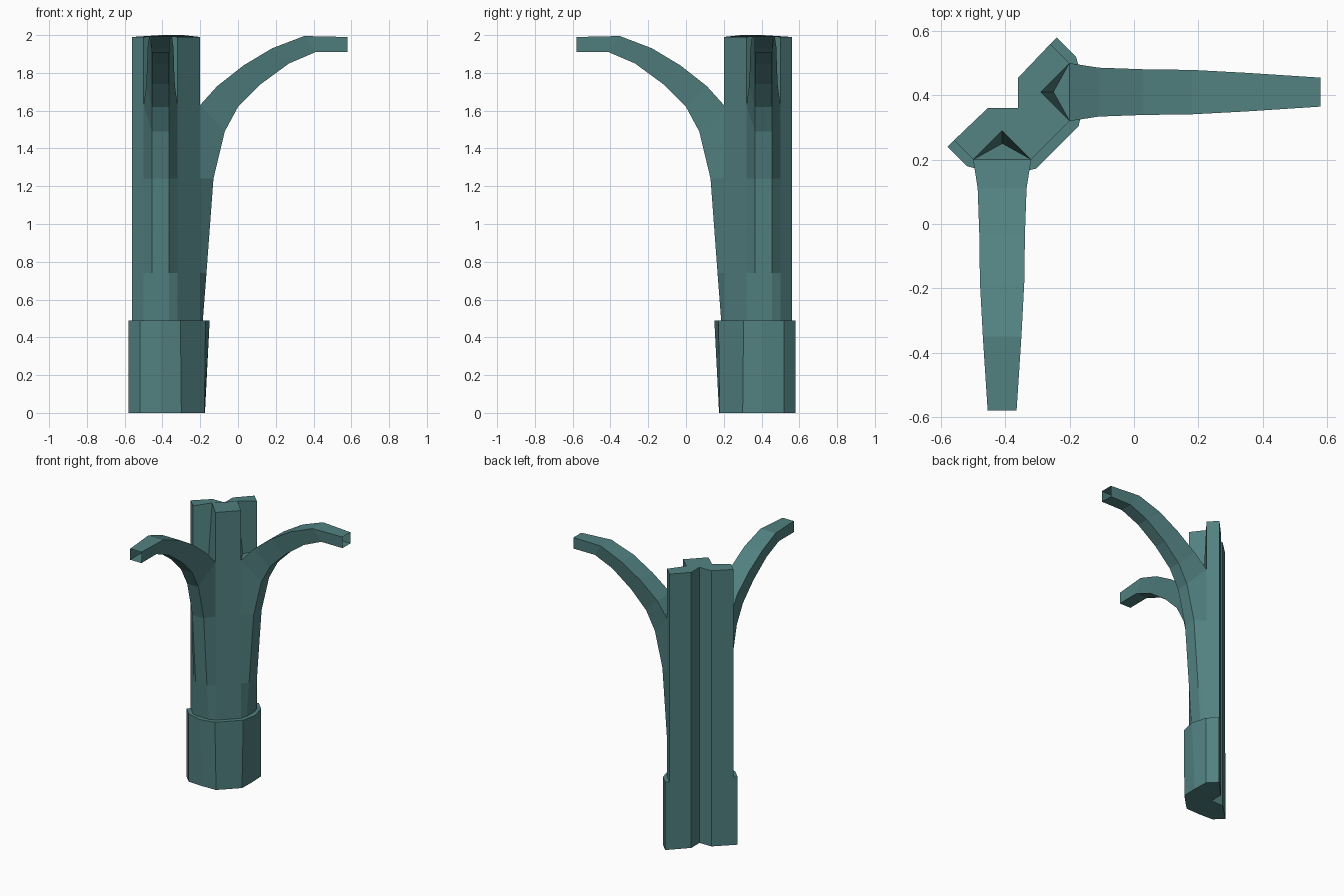
import bpy, bmesh

if "Cube" in bpy.data.objects:
    bpy.data.objects.remove(bpy.data.objects["Cube"])

teal = bpy.data.materials.new("dull_teal")
teal.use_nodes = True
COLOUR = (0.085, 0.22, 0.22, 1)
teal.diffuse_color = COLOUR
teal.node_tree.nodes["Principled BSDF"].inputs["Base Color"].default_value = COLOUR


def flip(p):
    """Mirror a point across the diagonal of the corner."""
    return (-p[1], -p[0], *p[2:])


def symmetric(half):
    """Close a half outline, whose first point lies on the diagonal."""
    return half + [flip(p) for p in reversed(half[1:])]


def at(outline, z):
    return [(x, y, z) for x, y in outline]


def loft(name, rings, cap_start=False, cap_end=False, skip=lambda ring, side: False):
    """Join matching rings of points with quads."""
    bm = bmesh.new()
    loops = [[bm.verts.new(p) for p in ring] for ring in rings]
    n = len(loops[0])
    for r, (a, b) in enumerate(zip(loops, loops[1:])):
        for i in range(n):
            if not skip(r, i):
                j = (i + 1) % n
                bm.faces.new((a[i], a[j], b[j], b[i]))
    if cap_start:
        bm.faces.new(loops[0][::-1])
    if cap_end:
        bm.faces.new(loops[-1])
    bmesh.ops.recalc_face_normals(bm, faces=bm.faces)
    mesh = bpy.data.meshes.new(name)
    bm.to_mesh(mesh)
    bm.free()
    mesh.materials.append(teal)
    obj = bpy.data.objects.new(name, mesh)
    bpy.context.collection.objects.link(obj)
    return obj


# Base collar, leaning slightly outward toward its top
back = [(-0.36, 0.36), (-0.455, 0.36), (-0.58, 0.24)]
foot = symmetric(back + [(-0.52, 0.18), (-0.41, 0.175), (-0.3, 0.178)])
rim = symmetric(back + [(-0.52, 0.18), (-0.41, 0.15), (-0.305, 0.172)])
loft("base_collar", [at(foot, 0), at(rim, 0.49)], True, True)

# Shaft below the branches
SPLIT, TOP = 1.63, 1.99
arm = [(-0.36, 0.36), (-0.455, 0.36), (-0.56, 0.26), (-0.5, 0.2)]
shaft = symmetric(arm + [(-0.32, 0.2)])
loft("shaft", [at(shaft, 0.45), at(shaft, SPLIT)], False, True)


# Shaft above the branches, with a leaning valley behind each branch
def valley_outline(depth, z, valley_z):
    half = at(arm, z) + [(-0.41, depth, valley_z), (-0.32, 0.2, z)]
    return symmetric(half)


loft("shaft_top", [valley_outline(0.25, SPLIT, SPLIT),
                   valley_outline(0.29, TOP, 2.0)], False, True)

# Branch stations: underside (y, z), upper side (y, z), upper half width
stations = [
    ((0.187, 0.48), (0.2, 0.48), 0.09),
    ((0.167, 0.74), (0.2, 0.74), 0.09),
    ((0.13, 1.24), (0.2, 1.24), 0.09),
    ((0.07, 1.49), (0.2, SPLIT), 0.09),
    ((0.0, 1.62), (0.11, 1.73), 0.076),
    ((-0.12, 1.74), (-0.03, 1.84), 0.071),
    ((-0.27, 1.85), (-0.18, 1.93), 0.069),
    ((-0.41, 1.91), (-0.35, 1.995), 0.06),
    ((-0.58, 1.91), (-0.58, 1.99), 0.045),
]
CENTRE, UNDER = -0.41, 0.045
rings = []
for (uy, uz), (ty, tz), w in stations:
    rings.append([(CENTRE - UNDER, uy, uz), (CENTRE + UNDER, uy, uz),
                  (CENTRE + w, ty, tz), (CENTRE - w, ty, tz)])


# The side against the shaft is left out; the tip stays open
def against_shaft(ring, side):
    return side == 2 and ring < 3


loft("front_branch", rings, skip=against_shaft)
loft("left_branch", [[flip(p) for p in ring] for ring in rings], skip=against_shaft)
